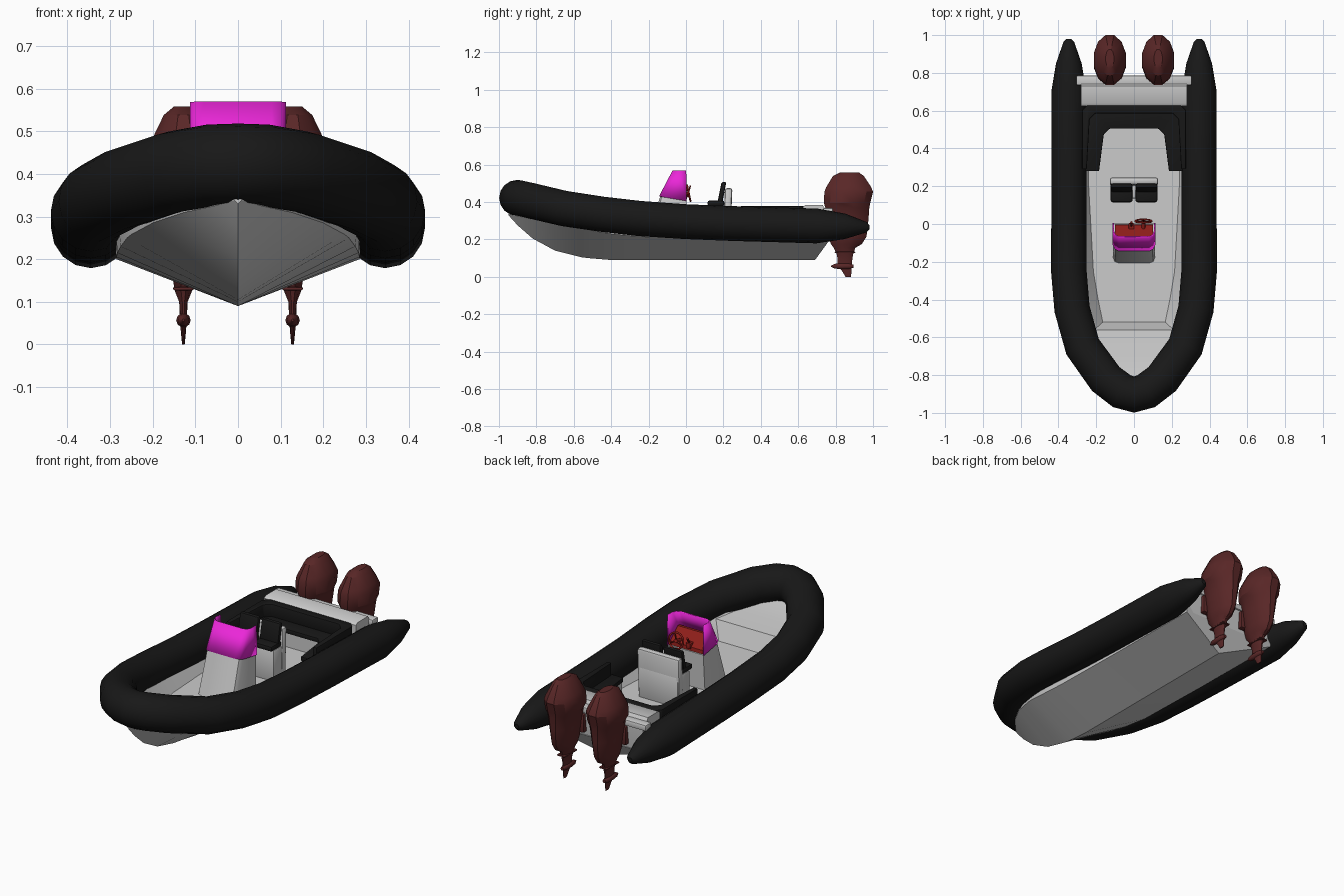
import bpy, bmesh, math
from mathutils import Vector

if "Cube" in bpy.data.objects:
    bpy.data.objects.remove(bpy.data.objects["Cube"])


def mat(name, c):
    m = bpy.data.materials.new(name)
    m.diffuse_color = (*c, 1)
    m.use_nodes = True
    m.node_tree.nodes["Principled BSDF"].inputs["Base Color"].default_value = m.diffuse_color
    return m


BLACK = mat("black_rubber", (.009, .009, .009))
MAROON = mat("maroon", (.1, .02, .02))
MAGENTA = mat("magenta", (.83, .02, .69))
RED = mat("red", (.27, .013, .01))


def finish(bm, name, m=None, bevel=0, angle=35):
    bmesh.ops.recalc_face_normals(bm, faces=bm.faces)
    if bevel:
        edges = [e for e in bm.edges if e.is_manifold and e.calc_face_angle() > .6]
        bmesh.ops.bevel(bm, geom=edges, offset=bevel, segments=2, profile=.5,
                        affect='EDGES', clamp_overlap=True)
    me = bpy.data.meshes.new(name)
    bm.to_mesh(me)
    bm.free()
    ob = bpy.data.objects.new(name, me)
    bpy.context.collection.objects.link(ob)
    if m:
        me.materials.append(m)
    bpy.ops.object.select_all(action='DESELECT')
    ob.select_set(True)
    bpy.context.view_layer.objects.active = ob
    bpy.ops.object.shade_smooth_by_angle(angle=math.radians(angle))
    return ob


def loft(name, rings, m=None, bevel=0, closed=True, angle=35):
    bm = bmesh.new()
    vs = [[bm.verts.new(p) for p in r] for r in rings]
    n = len(rings[0])
    for a, b in zip(vs, vs[1:]):
        for i in range(n if closed else n - 1):
            j = (i + 1) % n
            bm.faces.new((a[i], a[j], b[j], b[i]))
    if closed:
        bm.faces.new(vs[0])
        bm.faces.new(vs[-1])
    return finish(bm, name, m, bevel, angle)


def box(name, x0, x1, y0, y1, z0, z1, m=None, bevel=.006, lean=0):
    return loft(name, [[(x, y + d, z) for x, y in ((x0, y0), (x1, y0), (x1, y1), (x0, y1))]
                       for z, d in ((z0, 0), (z1, lean))], m, bevel)


def prism(name, outline, z0, z1, m=None, bevel=0):
    return loft(name, [[(x, y, z) for x, y in outline] for z in (z0, z1)], m, bevel)


def oval(cx, y0, y1, hw, z, n=12):
    pts = []
    for k in range(n):
        a = 2 * math.pi * (k + .5) / n
        c, s = math.cos(a) / math.cos(math.pi / n), math.sin(a) / math.cos(math.pi / n)
        pts.append((cx + hw * c, (y0 + y1) / 2 + (y1 - y0) / 2 * s, z))
    return pts


def sweep(name, path, m, n=16):
    rings = []
    for i, (*p, r) in enumerate(path):
        a, b = path[max(i - 1, 0)], path[min(i + 1, len(path) - 1)]
        t = (Vector(b[:3]) - Vector(a[:3])).normalized()
        u = t.cross(Vector((0, 0, 1)))
        if u.length < .01:
            u = Vector((1, 0, 0))
        u.normalize()
        v = u.cross(t)
        rings.append([Vector(p) + r * (u * math.cos(2 * math.pi * k / n) + v * math.sin(2 * math.pi * k / n))
                      for k in range(n)])
    return loft(name, rings, m, angle=40)


# Inflatable collar, right half mirrored round the bow
half = [(.345, .98, .265, .012), (.345, .965, .265, .028), (.345, .85, .27, .068),
        (.345, .70, .272, .093), (.345, .25, .285, .093), (.345, 0, .295, .093),
        (.345, -.25, .312, .094), (.328, -.45, .335, .094), (.272, -.65, .365, .095),
        (.15, -.82, .405, .096), (.065, -.885, .42, .096), (0, -.903, .422, .096)]
sweep("inflatable_tube", half + [(-x, y, z, r) for x, y, z, r in half[-2::-1]], BLACK)

# V hull with inner liner, floor and bow locker:
# y, keel z, chine x z, gunwale x z, floor x z
stations = [(.69, .09, .285, .2, .29, .28, .24, .21), (.2, .09, .285, .205, .29, .29, .24, .21),
            (-.25, .09, .283, .215, .29, .31, .215, .21), (-.4, .09, .275, .23, .285, .325, .19, .21),
            (-.52, .1, .26, .25, .265, .34, .165, .21), (-.56, .105, .25, .258, .255, .345, .21, .305),
            (-.7, .14, .2, .285, .21, .365, .16, .32), (-.82, .205, .125, .31, .13, .39, .09, .345),
            (-.9, .275, .055, .325, .06, .4, .04, .37), (-.95, .33, .008, .338, .008, .4, .004, .39)]
rings = []
for y, kz, cx, cz, gx, gz, fx, fz in stations:
    side = [(cx, cz), (gx, gz), (fx, fz)]
    pts = [(0, kz)] + side + [(-x, z) for x, z in reversed(side)]
    rake = 1 if y == .69 else 0
    rings.append([(x, y + rake * min(.08, (z - .09) * .75), z) for x, z in pts])
loft("hull", rings, angle=30)

# Stern deck and transom ledge
prof = [(.625, .2), (.625, .375), (.64, .385), (.73, .385), (.742, .365), (.775, .365),
        (.775, .3), (.765, .21), (.75, .2)]
loft("stern_deck", [[(x, y, z) for y, z in prof] for x in (-.28, .28)])
box("transom_ledge", -.305, .305, .735, .785, .335, .368, None, .006)


# U-shaped stern bench: base, cushion and backrest
def u_shape(xo, y0, y1, xf, xb, yb):
    r = [(xo, y0), (xo, y1 - .03), (xo - .03, y1)]
    inner = [(xb - .03, yb), (xb, yb - .03), (xf, y0)]
    h = r + [(-x, y) for x, y in r[::-1]]
    return h + [(-x, y) for x, y in inner[::-1]] + inner


prism("bench_base", u_shape(.265, .285, .63, .19, .165, .51), .2, .285)
prism("bench_cushion", u_shape(.268, .28, .63, .185, .16, .505), .285, .31, BLACK, .005)
prism("bench_backrest", u_shape(.275, .29, .632, .25, .235, .585), .3, .378, BLACK, .006)

# Steering console
def console_ring(y0, y1, hw, zf, zb):
    out = [(hw, y1), (hw, y0 + .03), (hw - .01, y0 + .009), (hw - .03, y0)]
    out += [(-x, y) for x, y in out[::-1]]
    return [(x, y, zf + (zb - zf) * (y - y0) / (y1 - y0)) for x, y in out]


loft("console", [console_ring(-.21, -.005, .112, .2, .2), console_ring(-.138, .003, .107, .43, .405)])
bottom = console_ring(-.14, .004, .109, .43, .405)
top = console_ring(-.068, .001, .109, .568, .568)
screen = loft("windscreen", [bottom, top], MAGENTA, closed=False)
sol = screen.modifiers.new("thickness", 'SOLIDIFY')
sol.thickness = .008
sol.offset = 0
# Sloping dashboard
dash = [(-.115, .42), (-.085, .485), (-.07, .485), (-.005, .425), (-.002, .405)]
loft("dashboard", [[(x, y, z) for y, z in dash] for x in (-.1, .1)], RED)

# Steering wheel with spokes, column and throttle
bpy.ops.mesh.primitive_torus_add(major_segments=24, minor_segments=8, major_radius=.043,
                                 minor_radius=.005, location=(.05, .015, .447),
                                 rotation=(math.radians(-78), 0, 0))
wheel = bpy.context.object
wheel.name = "steering_wheel"
wheel.data.materials.append(RED)
bpy.ops.object.shade_smooth_by_angle(angle=1)
hub = Vector((.05, .012, .447))
for k in range(3):
    a = math.radians(90 + 120 * k)
    tip = hub + Vector((.043 * math.cos(a), .003 + .009 * math.sin(a), .042 * math.sin(a)))
    sweep(f"wheel_spoke_{k}", [(*hub, .005), (*tip, .004)], RED, 6)
sweep("wheel_column", [(.05, -.04, .43, .01), (.05, .018, .449, .01)], RED, 10)
box("throttle_base", -.028, 0, -.03, .005, .415, .445, RED, .004)
sweep("throttle_lever", [(-.014, -.012, .44, .005), (-.014, .01, .475, .006)], RED, 8)

# Helm seat: pedestal, rear shell and paired cushions
box("seat_pedestal", -.122, .122, .135, .245, .2, .38, None, .012)
box("seat_shell", -.128, .128, .198, .238, .22, .475, None, .014, .01)
for s, side in ((1, "right"), (-1, "left")):
    x0, x1 = sorted((s * .008, s * .124))
    box(f"seat_cushion_{side}", x0, x1, .115, .205, .378, .408, BLACK, .011)
    box(f"seat_back_{side}", x0, x1, .168, .194, .395, .508, BLACK, .011, .022)

# Twin outboards: front y, back y, half width, z
levels = [(.825, .925, .022, .558), (.785, .952, .046, .538), (.75, .99, .074, .48),
          (.74, 1.0, .085, .455), (.737, .985, .085, .395), (.745, .98, .07, .37),
          (.75, .975, .058, .3), (.76, .965, .045, .215), (.775, .94, .036, .175),
          (.79, .905, .025, .155), (.805, .895, .02, .125), (.81, .89, .01, .1),
          (.81, .885, .008, .06), (.835, .885, .006, .03), (.853, .882, .003, 0)]
for s, side in ((1, "right"), (-1, "left")):
    cx = s * .128
    loft(f"outboard_{side}", [oval(cx, a, b, w, z) for a, b, w, z in levels], MAROON, angle=28)
    sweep(f"gearcase_{side}", [(cx, .775, .057, .003), (cx, .795, .057, .013), (cx, .83, .057, .017),
                               (cx, .87, .057, .016), (cx, .895, .057, .009)], MAROON, 10)
    box(f"cavitation_plate_{side}", cx - .024, cx + .024, .795, .905, .127, .135, MAROON, .003)
    box(f"engine_bracket_{side}", cx - .06, cx + .06, .755, .795, .23, .33, MAROON, .006)
